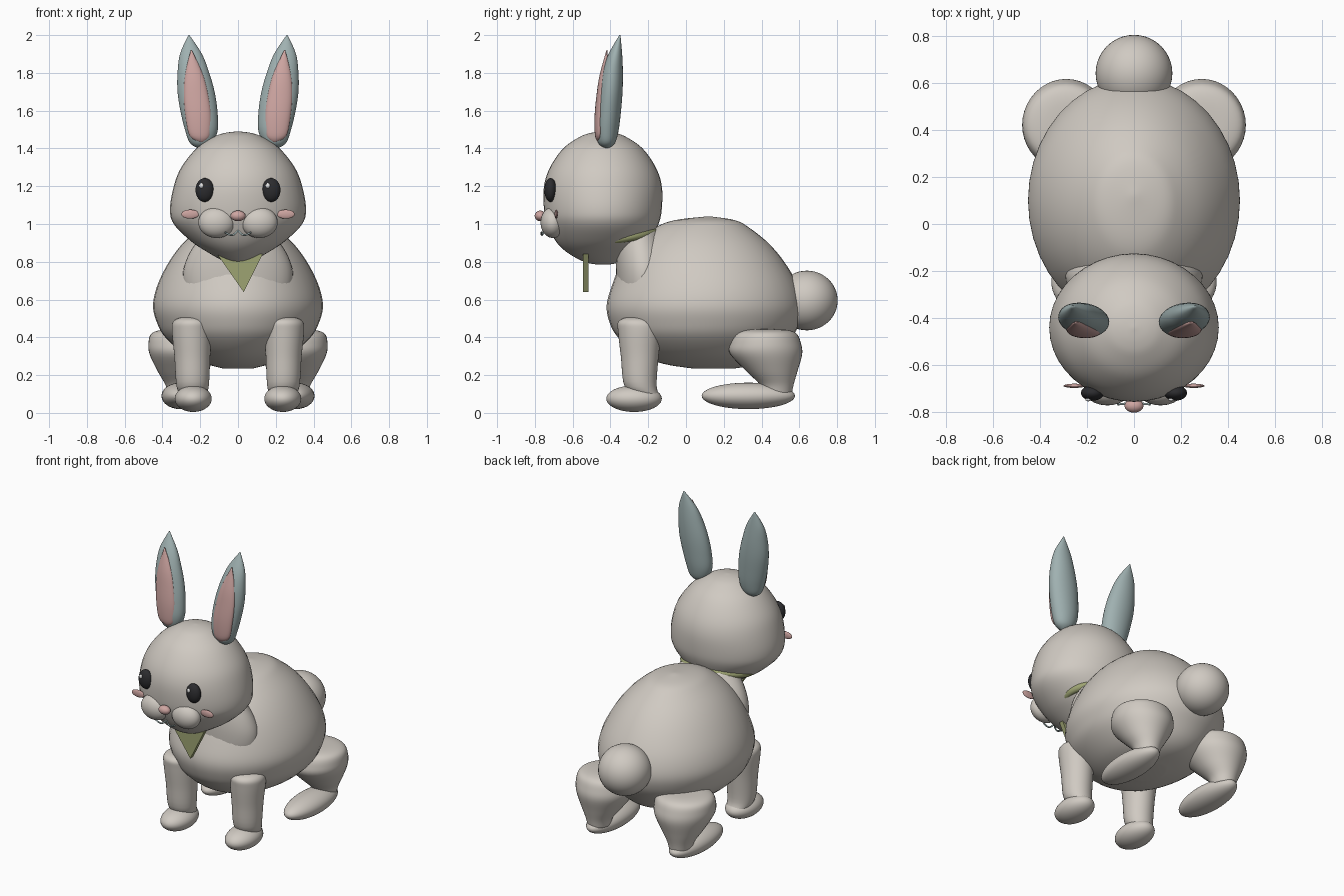
import bpy
import bmesh
import math
from mathutils import Matrix, Vector

default_cube = bpy.data.objects.get("Cube")
if default_cube:
    bpy.data.objects.remove(default_cube, do_unlink=True)


def make_material(name, colour):
    mat = bpy.data.materials.new(name)
    mat.use_nodes = True
    mat.diffuse_color = (*colour, 1)
    mat.node_tree.nodes["Principled BSDF"].inputs["Base Color"].default_value = (*colour, 1)
    return mat


FUR = make_material("warm grey fur", (0.63, 0.59, 0.54))
EAR = make_material("blue grey", (0.35, 0.44, 0.44))
PINK = make_material("soft pink", (0.62, 0.38, 0.36))
OLIVE = make_material("olive cloth", (0.34, 0.37, 0.17))
BLACK = make_material("eye black", (0.025, 0.025, 0.028))
WHITE = make_material("eye shine", (0.85, 0.85, 0.85))


def finish(name, bm, mat, smooth=True):
    bmesh.ops.recalc_face_normals(bm, faces=bm.faces)
    mesh = bpy.data.meshes.new(name)
    bm.to_mesh(mesh)
    bm.free()
    mesh.materials.append(mat)
    for face in mesh.polygons:
        face.use_smooth = smooth
    obj = bpy.data.objects.new(name, mesh)
    bpy.context.collection.objects.link(obj)
    return obj


def ellipsoid(name, centre, radii, mat):
    bm = bmesh.new()
    place = Matrix.Translation(centre) @ Matrix.Diagonal((*radii, 1))
    bmesh.ops.create_uvsphere(bm, u_segments=40, v_segments=24, radius=1, matrix=place)
    return finish(name, bm, mat)


def spline(rows, steps=5):
    """Smoothly interpolate rows of numbers."""
    rows = [Vector(r) for r in rows]
    out = []
    for i in range(len(rows) - 1):
        b, c = rows[i], rows[i + 1]
        a = rows[max(i - 1, 0)]
        d = rows[min(i + 2, len(rows) - 1)]
        for k in range(steps):
            t = k / steps
            out.append(b + (c - a) * (t / 2) + (a * 2 - b * 5 + c * 4 - d) * (t * t / 2)
                       + (b * 3 - a - c * 3 + d) * (t ** 3 / 2))
    return out + [rows[-1]]


def loft(name, sections, mat, side=1, sides=40):
    """Stack of ellipses: centre x, centre y, z, radius x, radius y."""
    bm = bmesh.new()
    rings = []
    for x, y, z, rx, ry in spline(sections):
        rx, ry = max(rx, 0.002), max(ry, 0.002)
        angles = [math.tau * i / sides for i in range(sides)]
        rings.append([bm.verts.new((side * x + rx * math.cos(a), y + ry * math.sin(a), z))
                      for a in angles])
    for low, high in zip(rings, rings[1:]):
        for i in range(sides):
            j = (i + 1) % sides
            bm.faces.new((low[i], low[j], high[j], high[i]))
    bm.faces.new(rings[0])
    bm.faces.new(rings[-1])
    return finish(name, bm, mat)


# Torso, chest and tail
loft("body", [
    (0, 0.145, 0.235, 0.08, 0.11), (0, 0.14, 0.26, 0.17, 0.26),
    (0, 0.12, 0.31, 0.28, 0.37), (0, 0.1, 0.4, 0.385, 0.46),
    (0, 0.1, 0.48, 0.43, 0.505), (0, 0.1, 0.57, 0.45, 0.52),
    (0, 0.1, 0.68, 0.425, 0.49), (0, 0.09, 0.8, 0.365, 0.43),
    (0, 0.085, 0.9, 0.29, 0.35), (0, 0.085, 0.98, 0.2, 0.25),
    (0, 0.1, 1.02, 0.13, 0.16), (0, 0.12, 1.04, 0.01, 0.01)], FUR)
loft("chest", [
    (0, -0.22, 0.62, 0.23, 0.11), (0, -0.22, 0.65, 0.28, 0.14),
    (0, -0.22, 0.75, 0.29, 0.15), (0, -0.23, 0.85, 0.255, 0.14),
    (0, -0.25, 0.96, 0.18, 0.11)], FUR)
ellipsoid("tail", (0, 0.64, 0.595), (0.163, 0.163, 0.158), FUR)

# Head, wide at the cheeks and narrow at the chin
loft("head", [
    (0, -0.44, 0.785, 0.02, 0.03), (0, -0.44, 0.8, 0.07, 0.1),
    (0, -0.44, 0.85, 0.16, 0.19), (0, -0.44, 0.91, 0.25, 0.25),
    (0, -0.44, 1.0, 0.34, 0.295), (0, -0.44, 1.08, 0.36, 0.312),
    (0, -0.44, 1.2, 0.34, 0.312), (0, -0.44, 1.3, 0.3, 0.28),
    (0, -0.44, 1.4, 0.22, 0.21), (0, -0.44, 1.46, 0.13, 0.125),
    (0, -0.44, 1.482, 0.07, 0.065), (0, -0.44, 1.49, 0.005, 0.005)], FUR)
ellipsoid("nose", (0, -0.772, 1.043), (0.04, 0.029, 0.028), PINK)

for side, label in ((1, "left"), (-1, "right")):
    # Ears with pink inner faces
    loft(label + "_ear", [
        (0.2, -0.42, 1.4, 0.01, 0.01), (0.195, -0.42, 1.43, 0.06, 0.045),
        (0.194, -0.418, 1.5, 0.087, 0.062), (0.207, -0.41, 1.6, 0.098, 0.066),
        (0.222, -0.4, 1.7, 0.098, 0.064), (0.236, -0.39, 1.8, 0.084, 0.056),
        (0.249, -0.374, 1.9, 0.058, 0.036), (0.26, -0.35, 2.0, 0.003, 0.003)], EAR, side)
    loft(label + "_inner_ear", [
        (0.195, -0.46, 1.435, 0.015, 0.008), (0.203, -0.46, 1.47, 0.055, 0.022),
        (0.21, -0.458, 1.57, 0.068, 0.026), (0.222, -0.449, 1.68, 0.065, 0.025),
        (0.233, -0.435, 1.79, 0.048, 0.022), (0.247, -0.418, 1.92, 0.003, 0.003)], PINK, side)

    # Face
    ellipsoid(label + "_eye", (side * 0.176, -0.717, 1.18), (0.049, 0.033, 0.063), BLACK)
    ellipsoid(label + "_eye_shine", (side * 0.176 - 0.018, -0.745, 1.203),
              (0.012, 0.008, 0.014), WHITE)
    ellipsoid(label + "_blush", (side * 0.253, -0.687, 1.052), (0.047, 0.009, 0.024), PINK)
    ellipsoid(label + "_muzzle", (side * 0.113, -0.705, 1.008), (0.097, 0.065, 0.082), FUR)

    # Mouth line
    curve = bpy.data.curves.new(label + "_mouth", "CURVE")
    curve.dimensions = "3D"
    curve.bevel_depth = 0.005
    curve.materials.append(EAR)
    stroke = curve.splines.new("BEZIER")
    stroke.bezier_points.add(2)
    for point, co in zip(stroke.bezier_points,
                         ((0, -0.75, 0.965), (0.03, -0.762, 0.942), (0.07, -0.765, 0.955))):
        point.co = (side * co[0], co[1], co[2])
        point.handle_left_type = point.handle_right_type = "AUTO"
    mouth = bpy.data.objects.new(label + "_mouth", curve)
    bpy.context.collection.objects.link(mouth)

    # Front leg and paw
    loft(label + "_front_leg", [
        (0.235, -0.19, 0.08, 0.06, 0.06), (0.24, -0.24, 0.14, 0.085, 0.085),
        (0.242, -0.245, 0.3, 0.095, 0.1), (0.245, -0.245, 0.43, 0.105, 0.115),
        (0.245, -0.25, 0.48, 0.1, 0.11), (0.245, -0.255, 0.503, 0.065, 0.07),
        (0.245, -0.255, 0.508, 0.01, 0.01)], FUR, side)
    ellipsoid(label + "_front_paw", (side * 0.237, -0.275, 0.075), (0.098, 0.147, 0.07), FUR)

    # Hind leg and long foot
    loft(label + "_hind_leg", [
        (0.3, 0.48, 0.1, 0.07, 0.08), (0.3, 0.48, 0.15, 0.085, 0.09),
        (0.295, 0.455, 0.22, 0.13, 0.135), (0.288, 0.425, 0.31, 0.18, 0.19),
        (0.288, 0.42, 0.37, 0.186, 0.188), (0.288, 0.42, 0.42, 0.17, 0.165),
        (0.288, 0.42, 0.44, 0.11, 0.11), (0.288, 0.42, 0.443, 0.01, 0.01)], FUR, side)
    ellipsoid(label + "_hind_foot", (side * 0.305, 0.33, 0.09), (0.1, 0.247, 0.07), FUR)

# Neckerchief band, tilted up at the back
bm = bmesh.new()
rows, cols = 12, 48
grid = []
for i in range(cols):
    a = math.tau * i / cols
    ring = []
    for j in range(rows):
        b = math.tau * j / rows
        r = 1 + 0.11 * math.cos(b)
        y = 0.18 * r * math.sin(a)
        ring.append(bm.verts.new((0.22 * r * math.cos(a), y - 0.34,
                                  0.925 + 0.15 * y + 0.024 * math.sin(b))))
    grid.append(ring)
for i in range(cols):
    for j in range(rows):
        k, m = (i + 1) % cols, (j + 1) % rows
        bm.faces.new((grid[i][j], grid[k][j], grid[k][m], grid[i][m]))
finish("neckerchief_band", bm, OLIVE)

# Hanging corner of the neckerchief
bm = bmesh.new()
front, back = [[bm.verts.new((x, y, z)) for x, z in ((-0.11, 0.84), (0.03, 0.64), (0.13, 0.84))]
               for y in (-0.545, -0.515)]
bm.faces.new(front)
bm.faces.new(back)
for i in range(3):
    j = (i + 1) % 3
    bm.faces.new((front[i], front[j], back[j], back[i]))
finish("neckerchief_corner", bm, OLIVE, smooth=False)
